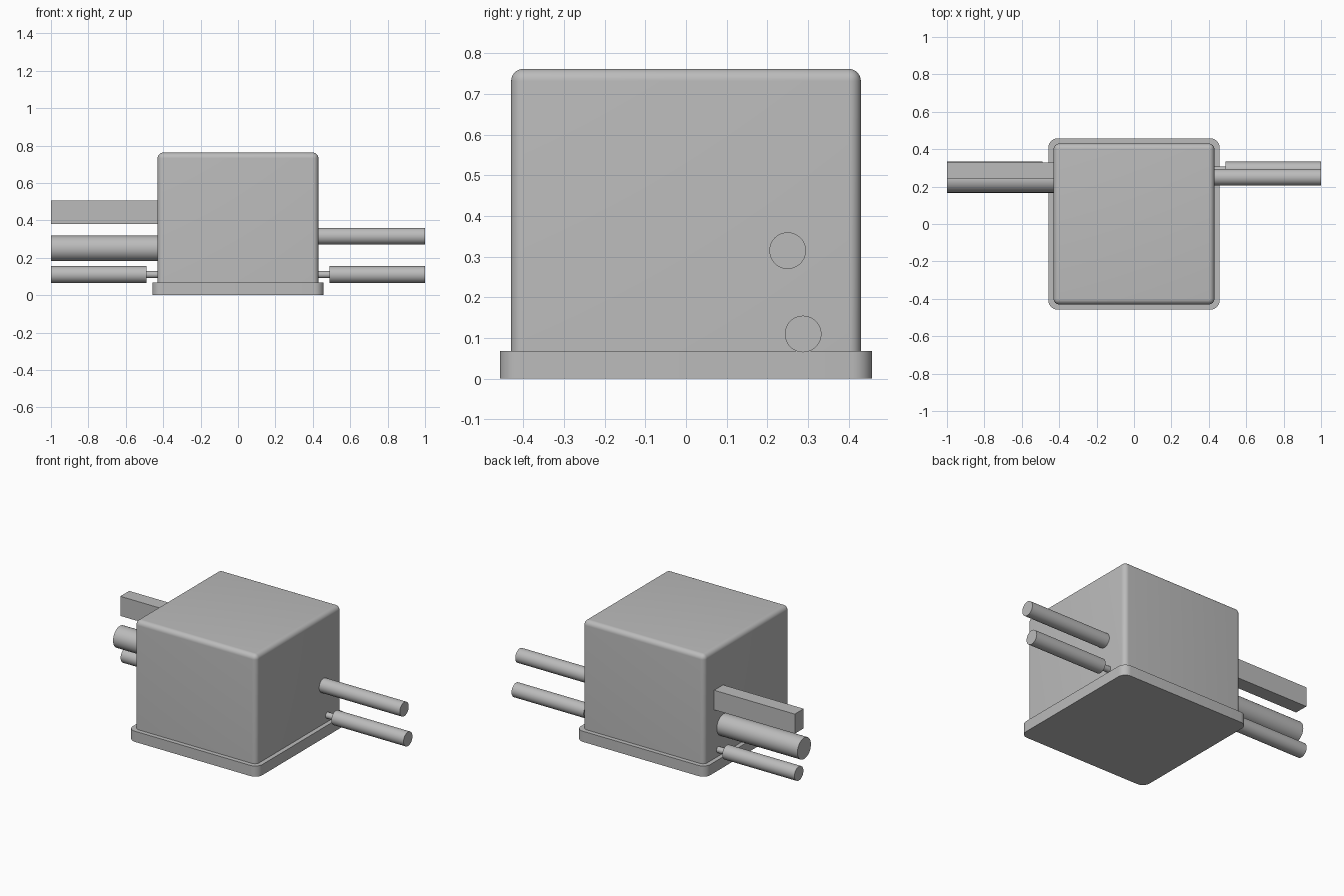
import bpy
import bmesh
import math
from mathutils import Matrix, Vector

if "Cube" in bpy.data.objects:
    bpy.data.objects.remove(bpy.data.objects["Cube"], do_unlink=True)

grey = bpy.data.materials.new("plain grey")
grey.use_nodes = True
COLOUR = (0.5, 0.5, 0.5, 1)
grey.diffuse_color = COLOUR
grey.node_tree.nodes["Principled BSDF"].inputs["Base Color"].default_value = COLOUR


def finish(name, bm, smooth=True):
    mesh = bpy.data.meshes.new(name)
    bm.to_mesh(mesh)
    bm.free()
    mesh.materials.append(grey)
    obj = bpy.data.objects.new(name, mesh)
    bpy.context.collection.objects.link(obj)
    if smooth:
        bpy.ops.object.select_all(action="DESELECT")
        obj.select_set(True)
        bpy.context.view_layer.objects.active = obj
        bpy.ops.object.shade_smooth_by_angle(angle=math.radians(35))
    return obj


def block(name, low, high, radius=0, round_top=False):
    """Box between two corners, with rounded upright (and top) edges."""
    low, high = Vector(low), Vector(high)
    bm = bmesh.new()
    bmesh.ops.create_cube(bm, size=1)
    bmesh.ops.scale(bm, vec=high - low, verts=bm.verts)
    bmesh.ops.translate(bm, vec=(low + high) / 2, verts=bm.verts)
    if radius:
        edges = []
        for e in bm.edges:
            a, b = (v.co for v in e.verts)
            upright = abs(a.z - b.z) > 1e-4
            top = min(a.z, b.z) > high.z - 1e-4
            if upright or (round_top and top):
                edges.append(e)
        bmesh.ops.bevel(bm, geom=edges, offset=radius, segments=8,
                        profile=0.5, affect="EDGES")
    return finish(name, bm, smooth=radius > 0)


def rod(name, x0, x1, y, z, radius):
    """Round rod running along x."""
    bm = bmesh.new()
    place = Matrix.Translation(((x0 + x1) / 2, y, z)) @ Matrix.Rotation(math.pi / 2, 4, "Y")
    bmesh.ops.create_cone(bm, cap_ends=True, segments=48, radius1=radius,
                          radius2=radius, depth=abs(x1 - x0), matrix=place)
    return finish(name, bm)


# Housing on its base plate
block("base_plate", (-0.458, -0.458, 0), (0.458, 0.458, 0.068), 0.05)
block("housing", (-0.43, -0.43, 0.068), (0.43, 0.43, 0.762), 0.03, round_top=True)

# Low pipe with a thin stem on each side
for side, s in (("left", 1), ("right", -1)):
    rod(side + "_stem", s * 0.42, s * 0.5, 0.288, 0.11, 0.019)
    rod(side + "_low_pipe", s * 0.49, s, 0.288, 0.11, 0.045)

# Upper pipe on the left, wide pipe and square duct on the right
rod("left_upper_pipe", 0.42, 1, 0.25, 0.315, 0.045)
rod("right_wide_pipe", -1, -0.42, 0.235, 0.25, 0.068)
block("right_duct", (-1, 0.24, 0.38), (-0.42, 0.33, 0.505))
